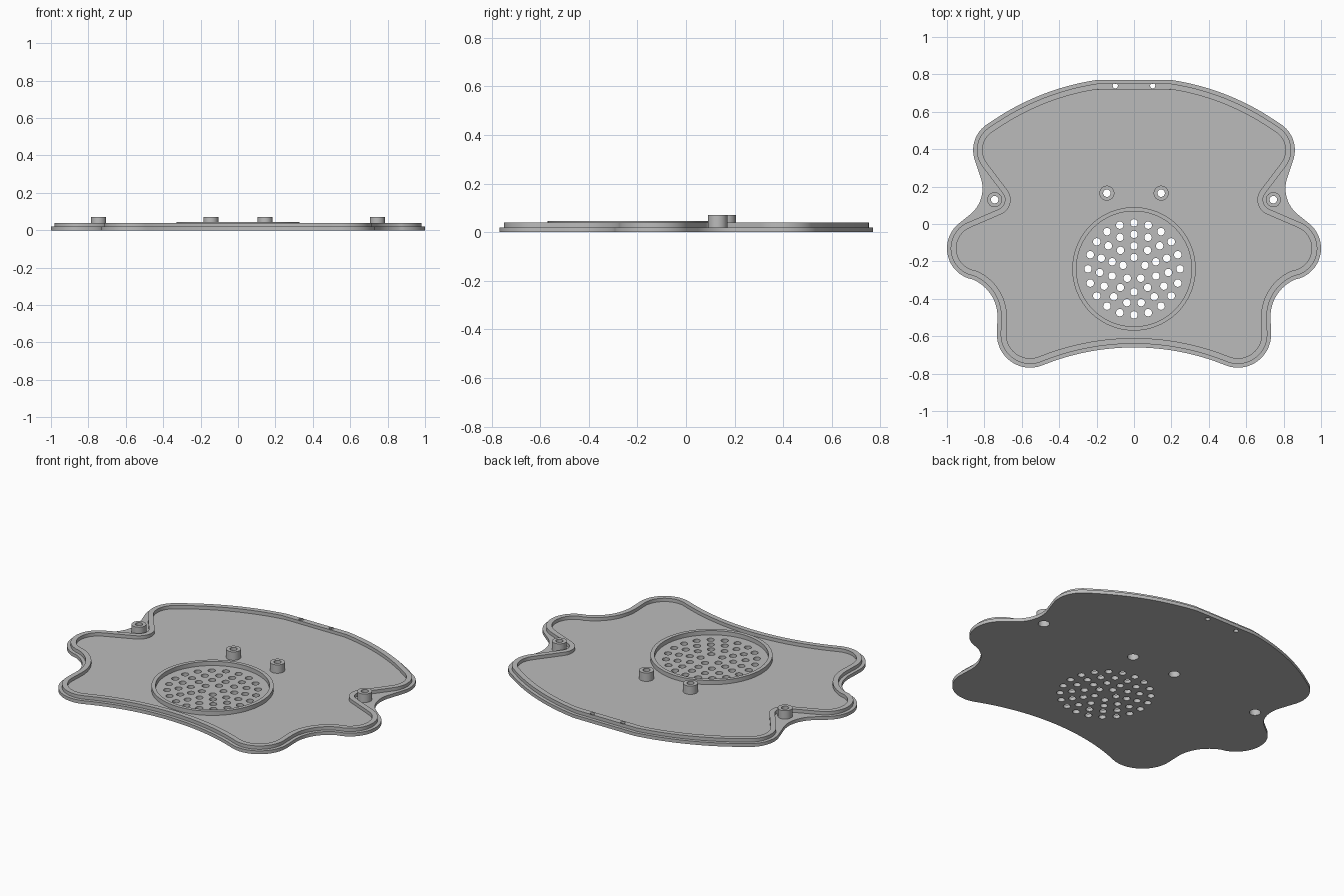
import bpy, bmesh, math
from mathutils import Vector

cube = bpy.data.objects.get("Cube")
if cube:
    bpy.data.objects.remove(cube, do_unlink=True)

# One grey plastic for everything
grey = bpy.data.materials.new("grey plastic")
grey.use_nodes = True
grey.diffuse_color = (0.5, 0.5, 0.5, 1)
grey.node_tree.nodes["Principled BSDF"].inputs["Base Color"].default_value = (0.5, 0.5, 0.5, 1)


def circle(x, y, r, n=32):
    return [(x + r * math.cos(2 * math.pi * i / n), y + r * math.sin(2 * math.pi * i / n))
            for i in range(n)]


def tangent_loop(chain, inset):
    """Symmetric closed loop of arcs (x, y, signed radius; negative is concave)
    joined by common tangents, moved inwards by inset."""
    start = Vector((0.2, 0.77))
    centres = [Vector(c[:2]) for c in chain]
    normals = [(start - centres[0]).normalized()]
    for (c1, a), (c2, b) in zip(zip(centres, (c[2] for c in chain)),
                                list(zip(centres, (c[2] for c in chain)))[1:]):
        d = c2 - c1
        u = d.normalized()
        k = max(-1, min(1, (a - b) / d.length))
        normals.append(u * k + Vector((-u.y, u.x)) * math.sqrt(1 - k * k))
    normals.append(Vector((0, -1)))
    half = [start - Vector((0, inset))]
    for i, c in enumerate(centres):
        r = chain[i][2] - inset
        a0 = math.atan2(normals[i].y, normals[i].x)
        turn = math.atan2(normals[i + 1].y, normals[i + 1].x) - a0
        turn = (turn + math.pi) % (2 * math.pi) - math.pi
        steps = 24
        for s in range(steps + 1):
            t = a0 + turn * s / steps
            p = c + r * Vector((math.cos(t), math.sin(t)))
            if (p - half[-1]).length > 0.004:
                half.append(p)
    pts = [(p.x, p.y) for p in half]
    return pts + [(-x, y) for x, y in reversed(pts) if x > 0.002]


def prism(name, loops, z0, z1):
    """Solid between two heights; loops inside the first one become holes."""
    curve = bpy.data.curves.new(name, 'CURVE')
    curve.dimensions = '2D'
    curve.fill_mode = 'BOTH'
    curve.extrude = (z1 - z0) / 2
    for loop in loops:
        spline = curve.splines.new('POLY')
        spline.points.add(len(loop) - 1)
        for point, (x, y) in zip(spline.points, loop):
            point.co = (x, y, 0, 1)
        spline.use_cyclic_u = True
    temp = bpy.data.objects.new(name + " outline", curve)
    bpy.context.collection.objects.link(temp)
    graph = bpy.context.evaluated_depsgraph_get()
    mesh = bpy.data.meshes.new_from_object(temp.evaluated_get(graph))
    bpy.data.objects.remove(temp, do_unlink=True)
    bpy.data.curves.remove(curve)
    bm = bmesh.new()
    bm.from_mesh(mesh)
    bmesh.ops.remove_doubles(bm, verts=bm.verts, dist=0.0001)
    bmesh.ops.translate(bm, verts=bm.verts, vec=(0, 0, (z0 + z1) / 2))
    bmesh.ops.recalc_face_normals(bm, faces=bm.faces)
    bm.to_mesh(mesh)
    bm.free()
    mesh.name = name
    mesh.materials.clear()
    mesh.materials.append(grey)
    obj = bpy.data.objects.new(name, mesh)
    bpy.context.collection.objects.link(obj)
    bpy.ops.object.select_all(action='DESELECT')
    obj.select_set(True)
    bpy.context.view_layer.objects.active = obj
    bpy.ops.object.shade_smooth_by_angle(angle=math.radians(30))
    return obj


FLOOR, LIP, RING, BORE, BOSS = 0.02, 0.04, 0.045, 0.045, 0.07

# Arc chains from the back edge, round the right side, to the front edge
back = (0, -0.56, 1.345)
upper_lobe = (0.695, 0.395, 0.165)
upper_notch = (0.99, 0.19, -0.18)
boss_notch = (0.745, 0.13, -0.035)
lower_half = [(0.83, -0.13, 0.17), (0.945, -0.495, -0.215),
              (0.555, -0.59, 0.178), (0, -1.96, -1.3)]
outline = [back, upper_lobe, upper_notch] + lower_half
lip_line = [back, upper_lobe, boss_notch] + lower_half

# Hole layouts
bosses = {"left_side_boss": (0.745, 0.13), "right_side_boss": (-0.745, 0.13),
          "left_inner_boss": (0.145, 0.165), "right_inner_boss": (-0.145, 0.165)}
pin_holes = [circle(s * 0.1, 0.739, 0.014, 16) for s in (-1, 1)]
speaker_y = -0.24
grille = []
for ring in range(1, 5):
    for i in range(5 * ring):
        t = 2 * math.pi * i / (5 * ring)
        r = 0.0615 * ring
        grille.append(circle(r * math.sin(t), speaker_y + r * math.cos(t), 0.02, 20))

# Floor plate with grille, screw and pin holes
prism("base_plate", [tangent_loop(outline, 0)] + grille + pin_holes
      + [circle(x, y, 0.031) for x, y in bosses.values()], 0, FLOOR)

# Raised lip set in from the edge, passing inside the side bosses
prism("rim_lip", [tangent_loop(lip_line, 0.02), tangent_loop(lip_line, 0.05)] + pin_holes,
      FLOOR, LIP)

# Speaker ring
prism("speaker_ring", [circle(0, speaker_y, 0.33, 96), circle(0, speaker_y, 0.308, 96)],
      FLOOR, RING)

# Screw bosses, wide bore below and narrow hole above
for name, (x, y) in bosses.items():
    prism(name + "_lower", [circle(x, y, 0.04), circle(x, y, 0.031)], FLOOR, BORE)
    prism(name + "_upper", [circle(x, y, 0.04), circle(x, y, 0.02)], BORE, BOSS)
